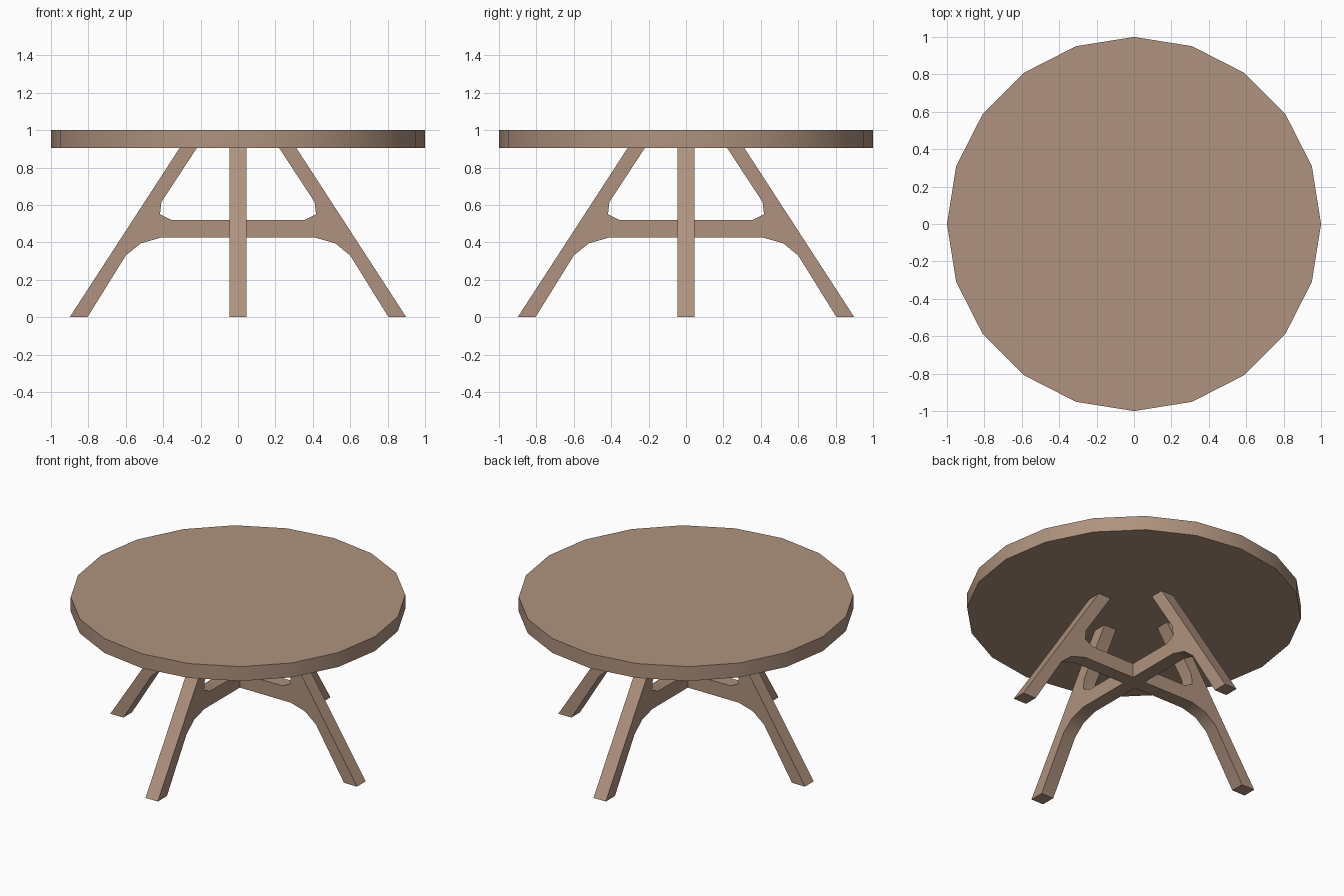
import bpy, bmesh, math
from mathutils import Matrix

cube = bpy.data.objects.get("Cube")
if cube:
    bpy.data.objects.remove(cube, do_unlink=True)

# Single wood colour
WOOD = (0.43, 0.29, 0.21, 1)
wood = bpy.data.materials.new("light brown wood")
wood.use_nodes = True
wood.diffuse_color = WOOD
bsdf = wood.node_tree.nodes["Principled BSDF"]
bsdf.inputs["Base Color"].default_value = WOOD
bsdf.inputs["Roughness"].default_value = 0.8

HEIGHT, UNDERSIDE = 1.0, 0.905
HALF = 0.045                 # half thickness of the leg frame
BAR_LOW, BAR_HIGH = 0.425, 0.52


def finish(obj):
    obj.data.materials.append(wood)
    bpy.ops.object.select_all(action='DESELECT')
    obj.select_set(True)
    bpy.context.view_layer.objects.active = obj
    bpy.ops.object.shade_smooth_by_angle(angle=math.radians(32))


# Round twenty-sided top
bpy.ops.mesh.primitive_cylinder_add(
    vertices=20, radius=1, depth=HEIGHT - UNDERSIDE,
    location=(0, 0, (HEIGHT + UNDERSIDE) / 2))
top = bpy.context.object
top.name = "table_top"
finish(top)

# One arm of the frame: crossbar, arched brace and splayed leg
PROFILE = [(HALF, BAR_LOW), (0.415, BAR_LOW), (0.52, 0.395), (0.6, 0.33),
           (0.805, 0), (0.9, 0), (0.312, UNDERSIDE), (0.22, UNDERSIDE),
           (0.41, 0.615), (0.417, 0.55), (0.355, BAR_HIGH), (HALF, BAR_HIGH)]


def add_arm(bm, turn):
    rot = Matrix.Rotation(turn, 3, 'Z')
    near, far = [[bm.verts.new(rot @ Matrix.Translation((x, y, z)).translation)
                  for x, z in PROFILE] for y in (-HALF, HALF)]
    bm.faces.new(near)
    bm.faces.new(far[::-1])
    # the inner end stays open where it joins the hub
    for i in range(len(PROFILE) - 1):
        bm.faces.new((near[i], far[i], far[i + 1], near[i + 1]))


bm = bmesh.new()
for k in range(4):
    add_arm(bm, k * math.pi / 2)

# Hub faces closing the crossing of the bars
for z in (BAR_LOW, BAR_HIGH):
    bm.faces.new([bm.verts.new((sx * HALF, sy * HALF, z))
                  for sx, sy in ((-1, -1), (1, -1), (1, 1), (-1, 1))])
bmesh.ops.remove_doubles(bm, verts=bm.verts, dist=0.0005)
bmesh.ops.recalc_face_normals(bm, faces=bm.faces)

mesh = bpy.data.meshes.new("leg_frame")
bm.to_mesh(mesh)
bm.free()
frame = bpy.data.objects.new("leg_frame", mesh)
bpy.context.collection.objects.link(frame)
finish(frame)
